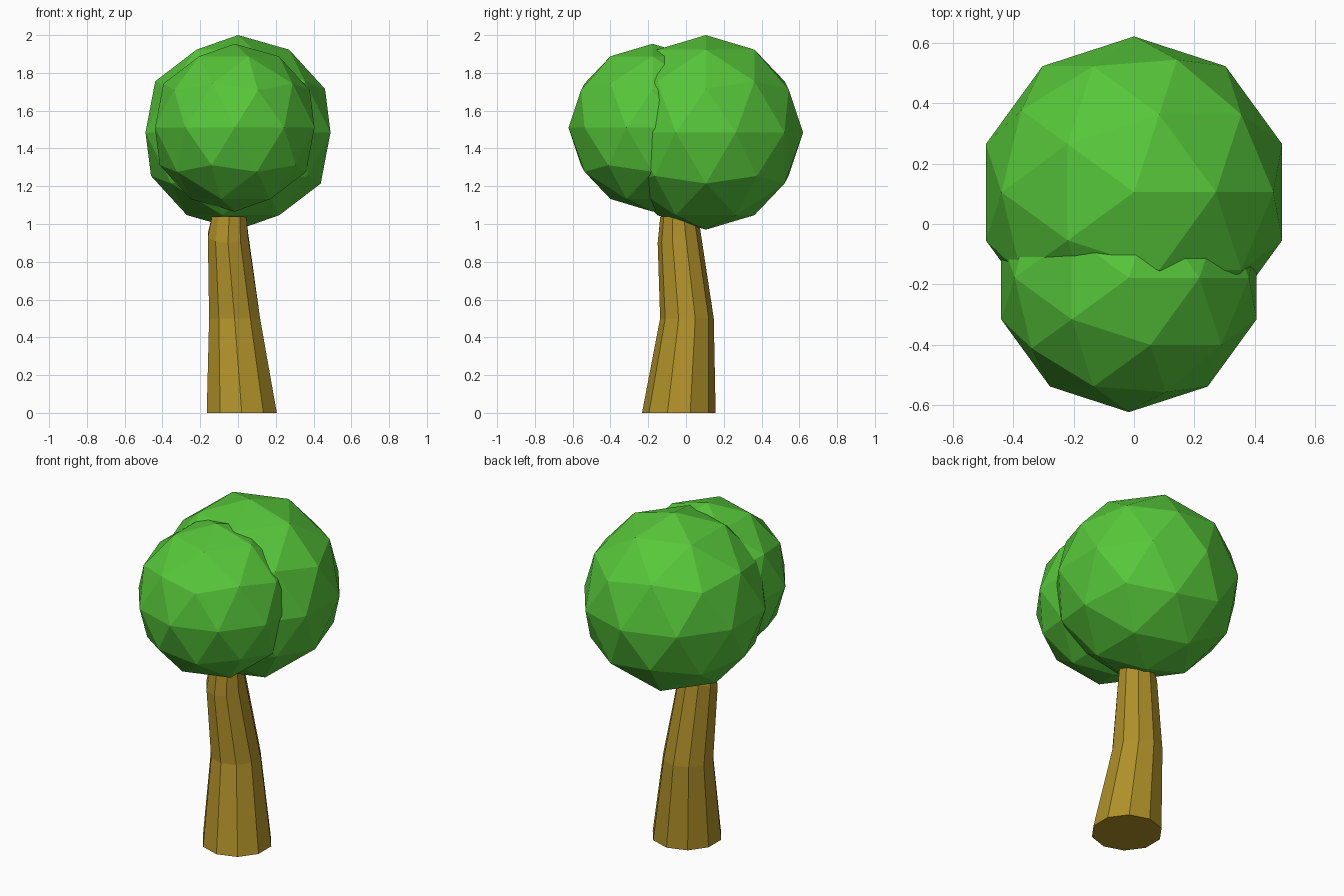
import bpy, bmesh, math

if "Cube" in bpy.data.objects:
    bpy.data.objects.remove(bpy.data.objects["Cube"])


def material(name, color):
    m = bpy.data.materials.new(name)
    m.diffuse_color = (*color, 1)
    m.use_nodes = True
    m.node_tree.nodes["Principled BSDF"].inputs["Base Color"].default_value = m.diffuse_color
    return m


leaf = material("leaf green", (0.095, 0.57, 0.042))
bark = material("bark brown", (0.43, 0.28, 0.022))


def add_object(name, bm, mat):
    bmesh.ops.recalc_face_normals(bm, faces=bm.faces)
    mesh = bpy.data.meshes.new(name)
    bm.to_mesh(mesh)
    bm.free()
    mesh.materials.append(mat)
    ob = bpy.data.objects.new(name, mesh)
    bpy.context.collection.objects.link(ob)
    return ob


# Leaf crowns: two overlapping low-poly balls
for name, centre, radius in (("back_crown", (0, 0.105, 1.485), 0.515),
                             ("front_crown", (-0.017, -0.178, 1.51), 0.444)):
    bm = bmesh.new()
    bmesh.ops.create_icosphere(bm, subdivisions=2, radius=radius)
    bmesh.ops.translate(bm, verts=bm.verts, vec=centre)
    add_object(name, bm, leaf)

# Trunk: ten-sided bent loft; rings are (x, y, z, radius, slope along y)
SIDES = 10
rings = [(0.02, -0.038, 0.0, 0.195, 0),
         (-0.018, 0.005, 0.5, 0.142, 0),
         (-0.053, -0.038, 0.94, 0.112, 0.35),
         (-0.047, -0.04, 1.04, 0.096, 0)]
bm = bmesh.new()
loops = []
for x, y, z, r, slope in rings:
    loop = []
    for i in range(SIDES):
        a = math.tau * i / SIDES
        dx, dy = r * math.sin(a), r * math.cos(a)
        loop.append(bm.verts.new((x + dx, y + dy, z + slope * dy)))
    loops.append(loop)
for low, high in zip(loops, loops[1:]):
    for i in range(SIDES):
        j = (i + 1) % SIDES
        bm.faces.new((low[i], low[j], high[j], high[i]))
bm.faces.new(loops[0])
bm.faces.new(loops[-1])
add_object("trunk", bm, bark)
